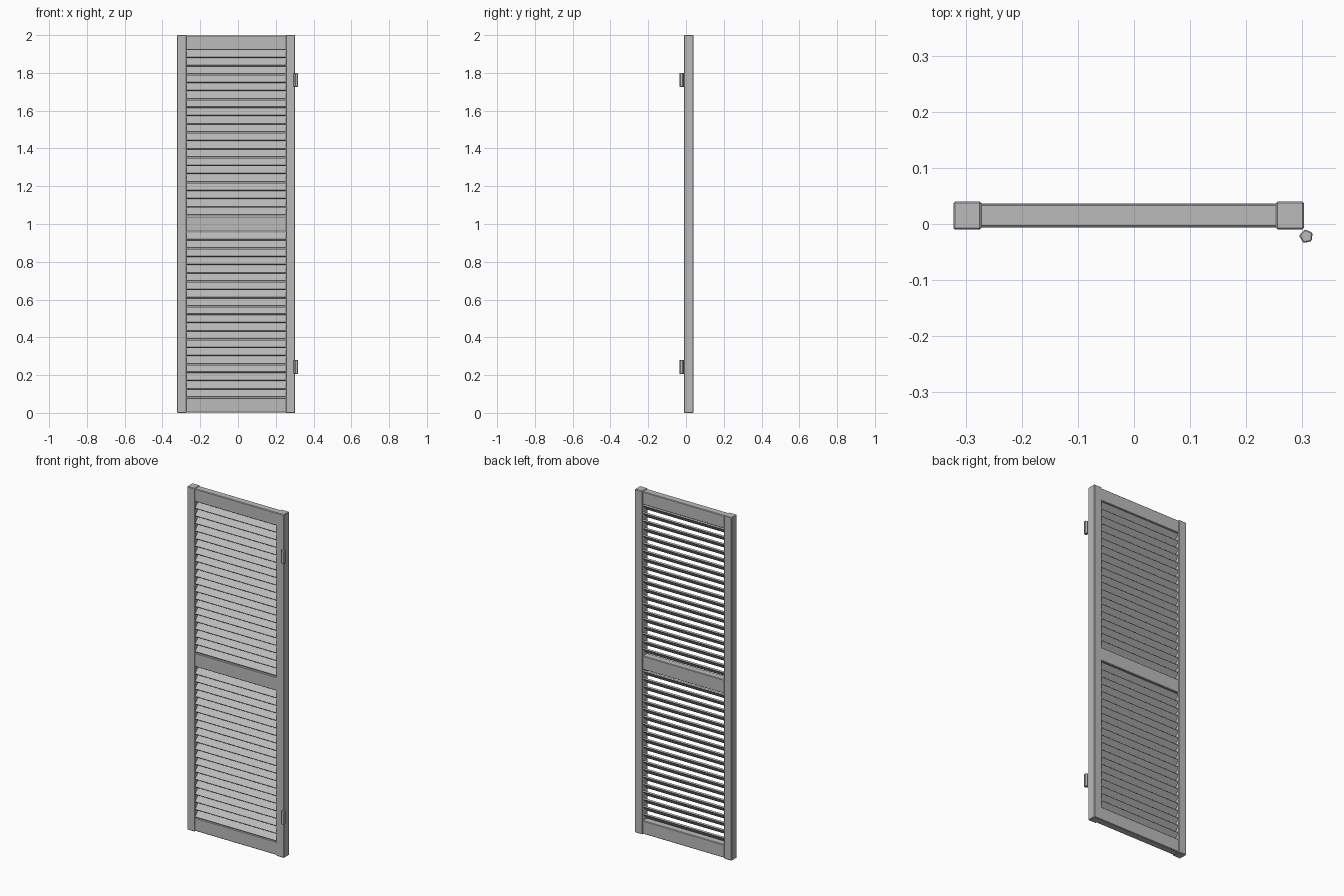
import bpy
import math

cube = bpy.data.objects.get("Cube")
if cube:
    bpy.data.objects.remove(cube, do_unlink=True)

paint = bpy.data.materials.new("grey_paint")
paint.use_nodes = True
GREY = (0.5, 0.5, 0.5, 1)
paint.diffuse_color = GREY
paint.node_tree.nodes["Principled BSDF"].inputs["Base Color"].default_value = GREY


def finish(obj, name, bevel):
    obj.name = name
    obj.data.materials.append(paint)
    if bevel:
        mod = obj.modifiers.new("soft_edges", "BEVEL")
        mod.width = bevel
        mod.segments = 1
    return obj


def box(name, low, high, bevel=0.003):
    """Box between two opposite corners."""
    mid = [(a + b) / 2 for a, b in zip(low, high)]
    bpy.ops.mesh.primitive_cube_add(size=1, location=mid)
    obj = bpy.context.object
    obj.scale = [b - a for a, b in zip(low, high)]
    bpy.ops.object.transform_apply(location=False, rotation=False, scale=True)
    return finish(obj, name, bevel)


INNER_R, INNER_L = -0.272, 0.253
MID_Y = 0.015

# Upright stiles
box("right_stile", (-0.322, -0.01, 0), (INNER_R, 0.04, 2))
box("left_stile", (INNER_L, -0.01, 0), (0.303, 0.04, 2))

# Cross rails, tucked slightly into the stiles
for name, low, high in (("bottom_rail", 0.003, 0.08),
                        ("middle_rail", 0.96, 1.04),
                        ("top_rail", 1.922, 1.997)):
    box(name, (INNER_R - 0.01, -0.006, low), (INNER_L + 0.01, 0.036, high))

# Louvre slats: low edge at the front, high edge at the back
COUNT = 20
for panel, low, high in (("lower", 0.08, 0.957), ("upper", 1.043, 1.922)):
    pitch = (high - low) / COUNT
    for i in range(COUNT):
        slat = box(f"{panel}_slat_{i + 1}",
                   (INNER_R - 0.005, -0.026, -0.004),
                   (INNER_L + 0.005, 0.026, 0.004), 0)
        slat.rotation_euler.x = math.radians(45)
        slat.location.y = MID_Y
        slat.location.z = low + pitch * (i + 0.5)

# Five-sided hinge barrels on the front of the left stile
for name, z in (("lower_hinge", 0.243), ("upper_hinge", 1.763)):
    bpy.ops.mesh.primitive_cylinder_add(vertices=5, radius=0.013, depth=0.075,
                                        location=(0.307, -0.022, z),
                                        rotation=(0, 0, math.radians(12)))
    finish(bpy.context.object, name, 0.002)
